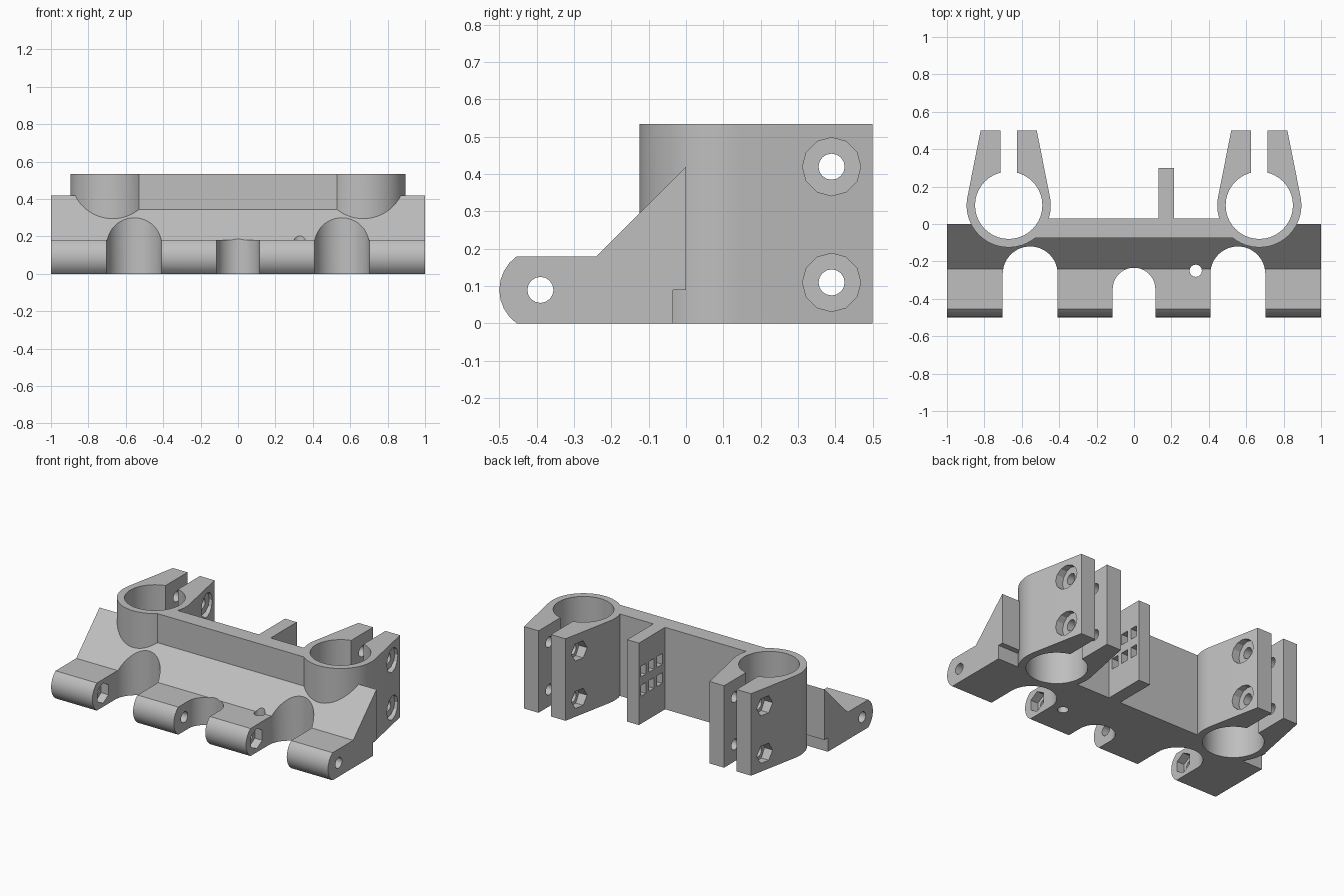
import bpy, bmesh
from math import sin, cos, pi, acos, atan2, hypot, radians, sqrt

cube = bpy.data.objects.get("Cube")
if cube:
    bpy.data.objects.remove(cube, do_unlink=True)

grey = bpy.data.materials.new("light grey")
grey.use_nodes = True
colour = (0.52, 0.52, 0.52, 1)
grey.diffuse_color = colour
for node in grey.node_tree.nodes:
    if node.type == 'BSDF_PRINCIPLED':
        node.inputs["Base Color"].default_value = colour


def arc(cx, cy, r, start, end, n):
    return [(cx + r * cos(start + (end - start) * i / n),
             cy + r * sin(start + (end - start) * i / n)) for i in range(n + 1)]


def disc(cx, cy, r, n, turn=0):
    return arc(cx, cy, r, turn, turn + 2 * pi, n)[:-1]


def rect(a0, a1, b0, b1):
    return [(a0, b0), (a1, b0), (a1, b1), (a0, b1)]


def prism(name, outline, axis, lo, hi):
    """Extrude a flat outline along x (outline is y, z) or z (outline is x, y)."""
    bm = bmesh.new()
    place = (lambda p, d: (d, p[0], p[1])) if axis == 'x' else (lambda p, d: (p[0], p[1], d))
    low = [bm.verts.new(place(p, lo)) for p in outline]
    high = [bm.verts.new(place(p, hi)) for p in outline]
    bm.faces.new(low)
    bm.faces.new(high)
    for i in range(len(low)):
        j = (i + 1) % len(low)
        bm.faces.new((low[i], low[j], high[j], high[i]))
    bmesh.ops.recalc_face_normals(bm, faces=bm.faces)
    mesh = bpy.data.meshes.new(name)
    bm.to_mesh(mesh)
    bm.free()
    mesh.materials.append(grey)
    obj = bpy.data.objects.new(name, mesh)
    bpy.context.collection.objects.link(obj)
    return obj


def combine(body, part, operation):
    mod = body.modifiers.new("boolean", 'BOOLEAN')
    mod.operation = operation
    mod.solver = 'EXACT'
    mod.object = part
    bpy.context.view_layer.objects.active = body
    bpy.ops.object.modifier_apply(modifier=mod.name)
    bpy.data.objects.remove(part, do_unlink=True)


TOP = 0.535
CLAMP_X, CLAMP_Y = 0.67, 0.10
RING, BORE = 0.225, 0.18
PIVOT_Y, PIVOT_Z, LUG = -0.39, 0.09, 0.11

# Hinge base: sloped wedge with a rounded front edge and a stepped back
dip = pi / 2 + acos(PIVOT_Z / LUG)
nose = arc(PIVOT_Y, PIVOT_Z, LUG, dip, 2 * pi - dip, 8)
base_outline = nose + [(-0.035, 0), (-0.035, 0.09), (0, 0.09), (0, 0.42), (-0.24, 0.18)]
body = prism("clamp_bracket", base_outline, 'x', -1, 1)

# Crossbar and rear rib
combine(body, prism("crossbar", rect(-0.6, 0.6, -0.075, 0.03), 'z', 0, TOP), 'UNION')
combine(body, prism("rib", rect(0.13, 0.215, -0.02, 0.30), 'z', 0, TOP), 'UNION')

# Rod clamps: ring outline running tangent into two jaws
jaw_x, jaw_y = 0.15, 0.5
reach = jaw_y - CLAMP_Y
tangent = atan2(reach, jaw_x) - acos(RING / hypot(jaw_x, reach))
for side in (-1, 1):
    cx = side * CLAMP_X
    ring = arc(cx, CLAMP_Y, RING, -pi - tangent, tangent, 40)
    outline = ring + [(cx + jaw_x, jaw_y), (cx - jaw_x, jaw_y)]
    combine(body, prism("clamp", outline, 'z', 0, TOP), 'UNION')

cutters = []


def cut(outline, axis, lo, hi):
    cutters.append(prism("cutter", outline, axis, lo, hi))


for side in (-1, 1):
    cx = side * CLAMP_X
    # Rod bore and clamping slit
    cut(disc(cx, CLAMP_Y, BORE, 40), 'z', -0.1, 0.7)
    cut(rect(cx - 0.045, cx + 0.045, CLAMP_Y, 0.6), 'z', -0.1, 0.7)
    # Clamp bolts: through hole, round head recess, hex nut pocket
    for z in (0.11, 0.42):
        cut(disc(0.39, z, 0.035, 16), 'x', cx - 0.25, cx + 0.25)
        cut(disc(0.39, z, 0.078, 12), 'x', cx + 0.135, cx + 0.25)
        cut(disc(0.39, z, 0.064, 6), 'x', cx - 0.25, cx - 0.125)
    # Hex pockets in the hinge lugs beside the wide notches
    sx = side * 0.555
    cut(disc(PIVOT_Y, PIVOT_Z, 0.066, 6, pi / 6), 'x', sx - 0.2, sx + 0.2)

# Round-ended notches separating the hinge lugs
for x, r, y in ((-0.555, 0.147, -0.267), (0, 0.114, -0.348), (0.555, 0.147, -0.267)):
    cut(arc(x, y, r, 0, pi, 24) + [(x - r, -0.6), (x + r, -0.6)], 'z', -0.1, 0.7)

# Hinge pin hole and small vertical hole
cut(disc(PIVOT_Y, PIVOT_Z, 0.035, 16), 'x', -1.1, 1.1)
cut(disc(0.33, -0.25, 0.033, 16), 'z', -0.1, 0.7)

# Cable tie windows through the rib
for y in (0.085, 0.17, 0.255):
    for z in (0.215, 0.34):
        cut(rect(y - 0.026, y + 0.026, z - 0.035, z + 0.035), 'x', 0.08, 0.27)

for cutter in cutters:
    combine(body, cutter, 'DIFFERENCE')

# Smooth the round walls, keep the edges sharp
bpy.ops.object.select_all(action='DESELECT')
body.select_set(True)
bpy.context.view_layer.objects.active = body
bpy.ops.object.shade_smooth_by_angle(angle=radians(25))
